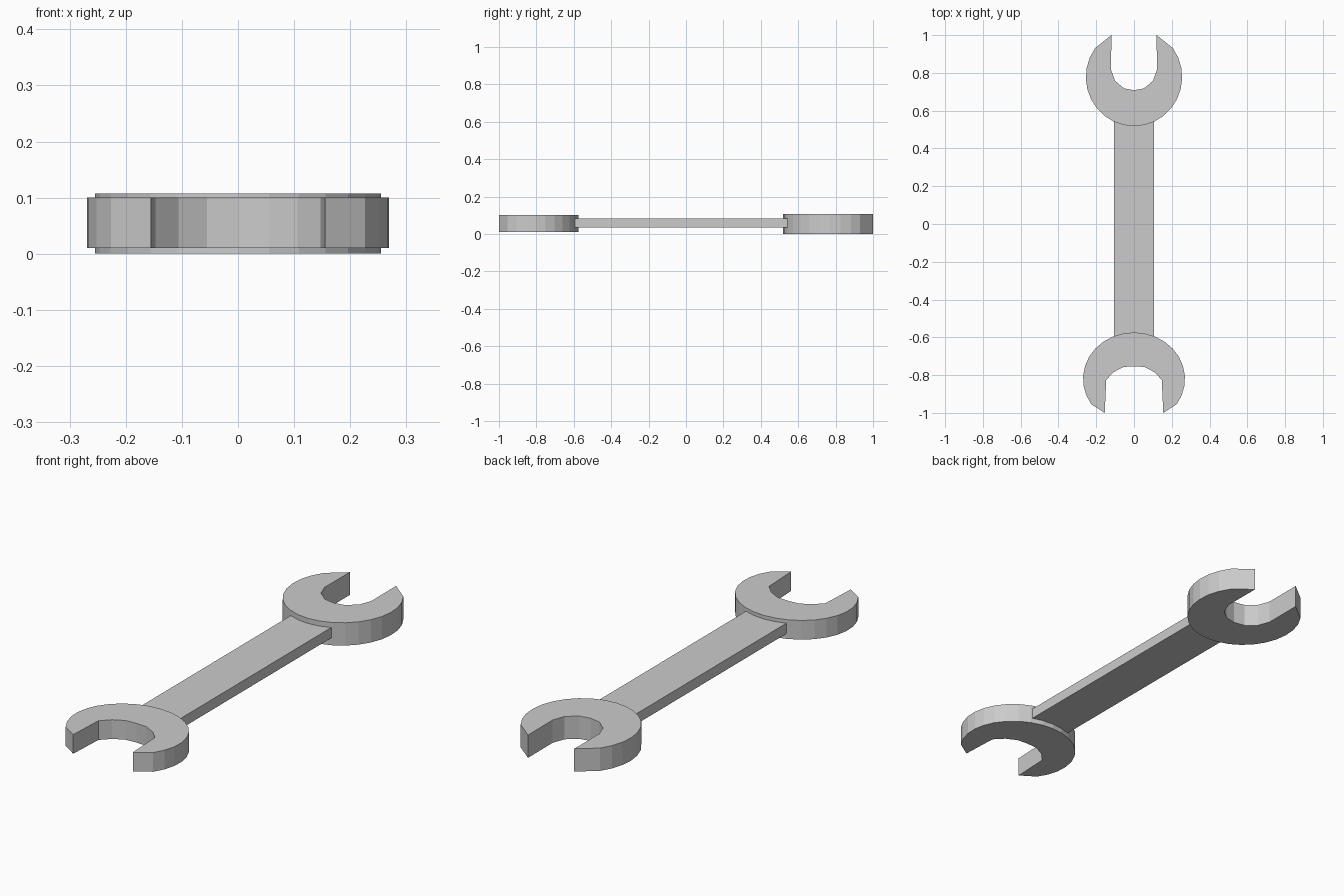
import bpy, bmesh
from math import cos, sin, radians

if "Cube" in bpy.data.objects:
    bpy.data.objects.remove(bpy.data.objects["Cube"])


def extrude_outline(name, pts, z0, z1):
    """Flat outline extruded vertically into a solid."""
    bm = bmesh.new()
    face = bm.faces.new([bm.verts.new((x, y, z0)) for x, y in pts])
    res = bmesh.ops.extrude_face_region(bm, geom=[face])
    top = [v for v in res["geom"] if isinstance(v, bmesh.types.BMVert)]
    bmesh.ops.translate(bm, vec=(0, 0, z1 - z0), verts=top)
    bmesh.ops.recalc_face_normals(bm, faces=bm.faces)
    mesh = bpy.data.meshes.new(name)
    bm.to_mesh(mesh)
    bm.free()
    obj = bpy.data.objects.new(name, mesh)
    bpy.context.collection.objects.link(obj)
    return obj


def open_jaw(name, cy, rx, ry, start, half_slot, side, z0, z1, segs=20):
    """C-shaped head; side = 1 opens to +y, -1 opens to -y.
    half_slot runs from the jaw tip to the slot floor on the centre line."""
    sweep = 180 + 2 * start
    outer = []
    for i in range(segs + 1):
        a = radians(start - sweep * i / segs)
        outer.append((rx * cos(a), cy + side * ry * sin(a)))
    left = [(-x, y) for x, y in half_slot]
    right = half_slot[-2::-1]
    extrude_outline(name, outer + left + right, z0, z1)


# Small-opening head at the back
open_jaw("small_jaw", 0.778, 0.255, 0.26, 36,
         [(0.12, 1.0), (0.121, 0.815), (0.1, 0.758), (0.053, 0.718), (0, 0.708)],
         1, 0.0, 0.107)

# Large-opening head at the front
open_jaw("large_jaw", -0.82, 0.27, 0.246, 33,
         [(0.155, -1.0), (0.147, -0.825), (0.106, -0.783), (0.055, -0.757), (0, -0.753)],
         -1, 0.01, 0.1)

# Flat handle, ends buried in both heads
extrude_outline("handle", [(-0.105, -0.62), (0.105, -0.62), (0.105, 0.56), (-0.105, 0.56)],
                0.034, 0.083)
